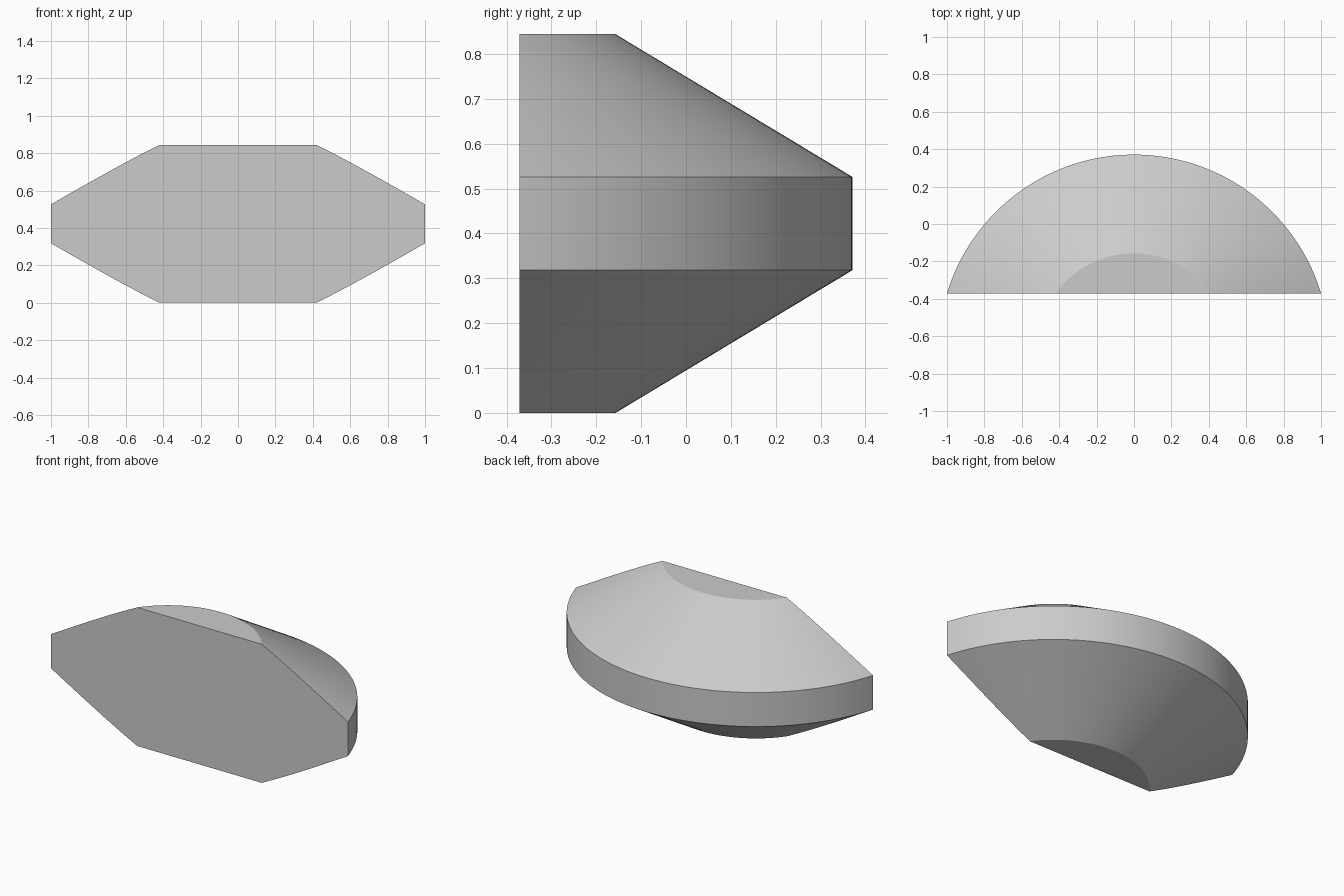
import bpy, bmesh, math
from mathutils import Vector

cube = bpy.data.objects.get("Cube")
if cube:
    bpy.data.objects.remove(cube, do_unlink=True)

grey = bpy.data.materials.new("plain grey")
grey.use_nodes = True
colour = (0.6, 0.6, 0.6, 1)
grey.diffuse_color = colour
grey.node_tree.nodes["Principled BSDF"].inputs["Base Color"].default_value = colour

# Outline from the axis: bottom cap, lower cone, rim, upper cone, top cap
AXIS_Y, FRONT_Y = -0.674, -0.371
profile = [(0, 0), (0.517, 0), (1.045, 0.318), (1.045, 0.526), (0.517, 0.844), (0, 0.844)]

bm = bmesh.new()
verts = [bm.verts.new((0, AXIS_Y + r, z)) for r, z in profile]
edges = [bm.edges.new(pair) for pair in zip(verts, verts[1:])]
bmesh.ops.spin(bm, geom=verts + edges, cent=(0, AXIS_Y, 0), axis=(0, 0, 1),
               angle=math.tau, steps=192)
bmesh.ops.remove_doubles(bm, verts=bm.verts, dist=0.0001)

# Slice off the front and close it with one flat face
cut = bmesh.ops.bisect_plane(bm, geom=bm.verts[:] + bm.edges[:] + bm.faces[:],
                             plane_co=(0, FRONT_Y, 0), plane_no=(0, 1, 0), clear_inner=True)
rim = [e for e in cut["geom_cut"] if isinstance(e, bmesh.types.BMEdge)]
bmesh.ops.contextual_create(bm, geom=rim)

# Merge each cap into a single flat face
for direction in (1, -1):
    cap = [f for f in bm.faces if abs(f.normal.z) > 0.99
           and (f.calc_center_median().z > 0.4) == (direction > 0)]
    bmesh.ops.dissolve_faces(bm, faces=cap)
bmesh.ops.recalc_face_normals(bm, faces=bm.faces)

mesh = bpy.data.meshes.new("sliced_double_cone")
bm.to_mesh(mesh)
bm.free()
mesh.materials.append(grey)
body = bpy.data.objects.new("sliced_double_cone", mesh)
bpy.context.collection.objects.link(body)

# Smooth the curved sides, keep the rims sharp
bpy.ops.object.select_all(action="DESELECT")
body.select_set(True)
bpy.context.view_layer.objects.active = body
bpy.ops.object.shade_smooth_by_angle(angle=math.radians(20))
